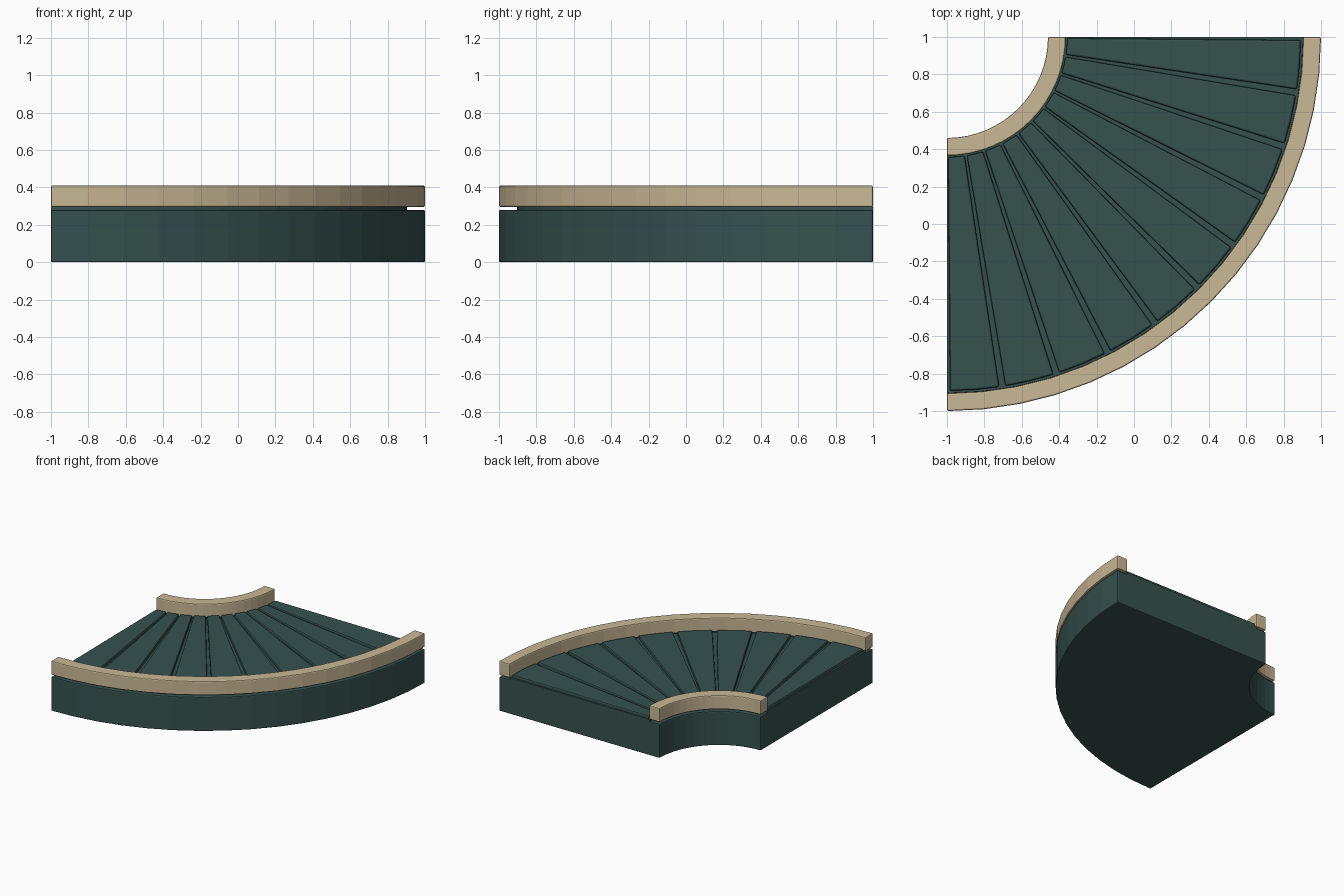
import bpy, bmesh, math

if "Cube" in bpy.data.objects:
    bpy.data.objects.remove(bpy.data.objects["Cube"])

CX, CY = -1.0, 1.0      # pivot of the quarter turn


def material(name, rgb):
    m = bpy.data.materials.new(name)
    m.diffuse_color = (*rgb, 1.0)
    m.use_nodes = True
    m.node_tree.nodes["Principled BSDF"].inputs["Base Color"].default_value = m.diffuse_color
    return m


teal = material("dark_teal", (0.037, 0.084, 0.078))
tan = material("tan", (0.59, 0.48, 0.305))


def arc_block(name, r0, r1, z0, z1, a0, a1, steps, mat, bevel):
    """Solid ring sector: radii r0-r1, heights z0-z1, angles a0-a1 in degrees."""
    bm = bmesh.new()
    rings = []
    for i in range(steps + 1):
        a = math.radians(a0 + (a1 - a0) * i / steps)
        c, s = math.cos(a), math.sin(a)
        rings.append([bm.verts.new((CX + r * c, CY + r * s, z))
                      for r, z in ((r0, z0), (r1, z0), (r1, z1), (r0, z1))])
    for p, q in zip(rings, rings[1:]):
        for k in range(4):
            n = (k + 1) % 4
            bm.faces.new((p[k], p[n], q[n], q[k]))
    bm.faces.new(rings[0])
    bm.faces.new(rings[-1][::-1])
    bmesh.ops.recalc_face_normals(bm, faces=bm.faces)
    mesh = bpy.data.meshes.new(name)
    bm.to_mesh(mesh)
    bm.free()
    mesh.materials.append(mat)
    ob = bpy.data.objects.new(name, mesh)
    bpy.context.collection.objects.link(ob)
    mod = ob.modifiers.new("rounded_edges", 'BEVEL')
    mod.width = bevel
    mod.segments = 2
    mod.limit_method = 'ANGLE'
    mod.angle_limit = math.radians(30)
    return ob


# Curved base and the thin bed lying on it
arc_block("base", 0.54, 2.0, 0.0, 0.28, -90, 0, 16, teal, 0.008)
arc_block("bed", 0.63, 1.905, 0.27, 0.295, -90, 0, 16, teal, 0.003)

# Inner and outer guard rails
arc_block("inner_rail", 0.54, 0.635, 0.295, 0.41, -90, 0, 16, tan, 0.008)
arc_block("outer_rail", 1.905, 2.0, 0.295, 0.41, -90, 0, 16, tan, 0.008)

# Ten wedge-shaped slats fanned around the turn
for i in range(10):
    a = -90 + 9 * i
    arc_block(f"slat_{i + 1}", 0.642, 1.892, 0.285, 0.32,
              a + 0.5, a + 8.5, 2, teal, 0.01)
